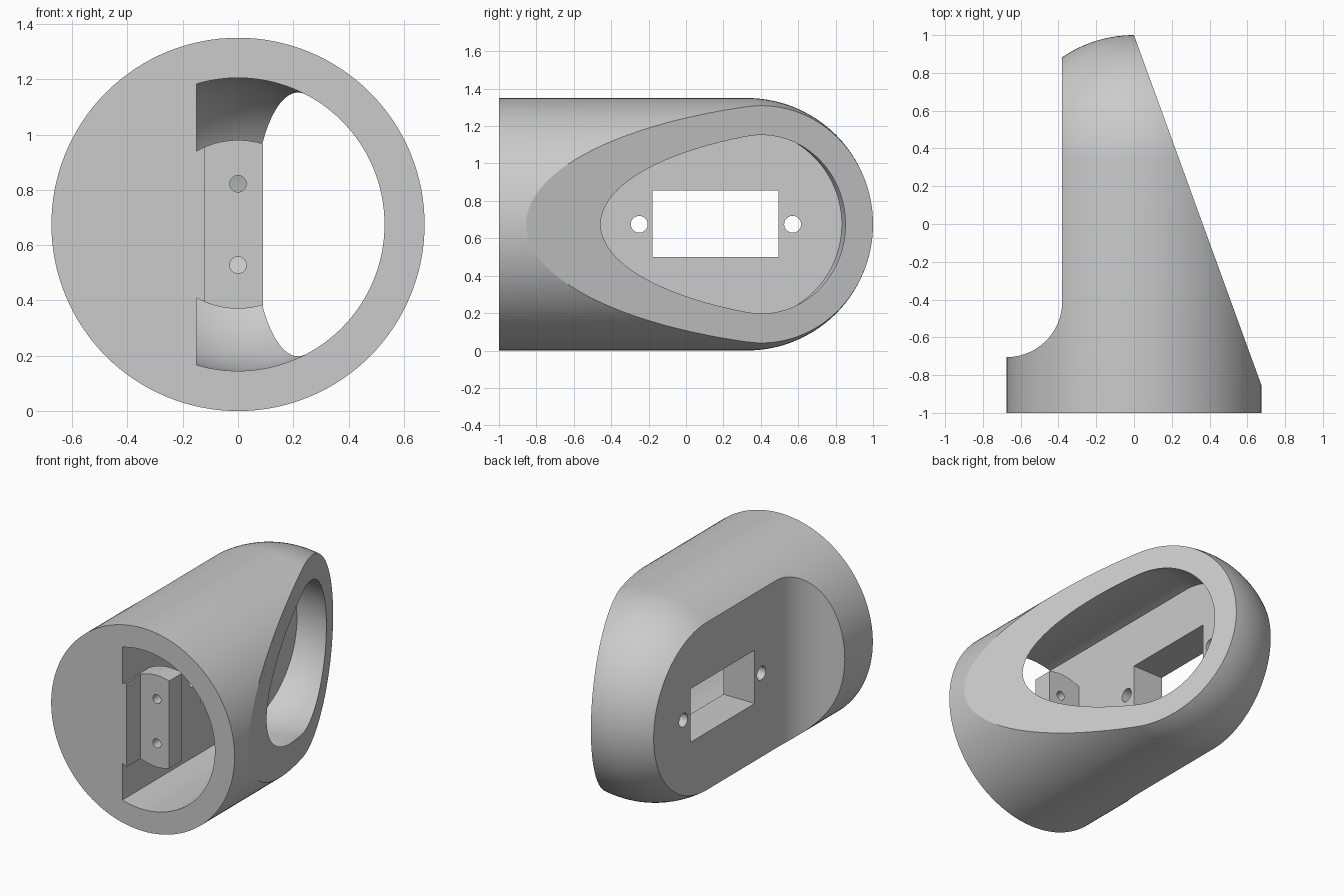
import bpy
import bmesh
from math import sin, cos, tan, pi, radians
from mathutils import Vector, Matrix

if "Cube" in bpy.data.objects:
    bpy.data.objects.remove(bpy.data.objects["Cube"], do_unlink=True)

R = 0.675          # outer radius, also the height of the axis
DOME_Y = 1 - R     # where the barrel turns into the dome
BORE = 0.53        # inner radius
FLOOR_X = -0.15    # flat inner wall

plastic = bpy.data.materials.new("light grey plastic")
plastic.use_nodes = True
grey = (0.6, 0.6, 0.6, 1)
plastic.diffuse_color = grey
plastic.node_tree.nodes["Principled BSDF"].inputs["Base Color"].default_value = grey


def finish(name, bm):
    bmesh.ops.recalc_face_normals(bm, faces=bm.faces)
    mesh = bpy.data.meshes.new(name)
    bm.to_mesh(mesh)
    bm.free()
    mesh.materials.append(plastic)
    obj = bpy.data.objects.new(name, mesh)
    bpy.context.collection.objects.link(obj)
    return obj


def slice_off(bm, point, normal):
    """Remove everything on the normal's side of a plane and cap it."""
    geom = bm.verts[:] + bm.edges[:] + bm.faces[:]
    cut = bmesh.ops.bisect_plane(bm, geom=geom, dist=1e-6, plane_co=point,
                                 plane_no=normal, clear_outer=True)
    edges = [e for e in cut["geom_cut"] if isinstance(e, bmesh.types.BMEdge)]
    bmesh.ops.contextual_create(bm, geom=edges)


def domed_barrel(radius, start_y, steps=128):
    """Barrel along y with a round far end."""
    n = steps // 4
    profile = [(0, start_y), (radius, start_y)]
    profile += [(radius * cos(i * pi / 2 / n), DOME_Y + radius * sin(i * pi / 2 / n))
                for i in range(n + 1)]
    bm = bmesh.new()
    verts = [bm.verts.new((r, y, R)) for r, y in profile]
    edges = [bm.edges.new(pair) for pair in zip(verts, verts[1:])]
    bmesh.ops.spin(bm, geom=verts + edges, cent=(0, 0, R), axis=(0, 1, 0),
                   angle=2 * pi, steps=steps)
    bmesh.ops.remove_doubles(bm, verts=bm.verts, dist=1e-5)
    return bm


def rod(radius, start, end, segments=48):
    """Solid cylinder between two points."""
    a, b = Vector(start), Vector(end)
    turn = (b - a).to_track_quat('Z', 'Y').to_matrix().to_4x4()
    bm = bmesh.new()
    bmesh.ops.create_cone(bm, cap_ends=True, segments=segments, radius1=radius,
                          radius2=radius, depth=(b - a).length,
                          matrix=Matrix.Translation((a + b) / 2) @ turn)
    return bm


def box(name, low, high):
    a, b = Vector(low), Vector(high)
    bm = bmesh.new()
    bmesh.ops.create_cube(bm, size=1, matrix=Matrix.Translation((a + b) / 2)
                          @ Matrix.Diagonal((b - a).to_4d()))
    return finish(name, bm)


def subtract(target, cutter):
    cutter.hide_render = True
    mod = target.modifiers.new("cut", 'BOOLEAN')
    mod.operation = 'DIFFERENCE'
    mod.solver = 'EXACT'
    mod.object = cutter
    bpy.context.view_layer.objects.active = target
    bpy.ops.object.modifier_apply(modifier=mod.name)
    bpy.data.objects.remove(cutter, do_unlink=True)


# Outer shell with the slanted side face
bm = domed_barrel(R, -1)
slope = radians(20)
slice_off(bm, (0, 1, R), (cos(slope), sin(slope), 0))
shell = finish("housing_shell", bm)

# Flat mounting side with a concave fillet towards the collar
fillet, flat_x, fillet_y = 0.295, -0.38, -0.41
outline = [(-1, 1.5), (flat_x, 1.5)]
outline += [(flat_x - fillet + fillet * cos(a), fillet_y - fillet * sin(a))
            for a in (i * pi / 48 for i in range(25))]
outline += [(-1, fillet_y - fillet)]
bm = bmesh.new()
face = bm.faces.new([bm.verts.new((x, y, -1)) for x, y in outline])
new = bmesh.ops.extrude_face_region(bm, geom=[face])["geom"]
bmesh.ops.translate(bm, vec=(0, 0, 4),
                    verts=[v for v in new if isinstance(v, bmesh.types.BMVert)])
subtract(shell, finish("side_cutter", bm))

# Screw tab: left standing when the cavity is hollowed out
bm = rod(0.305, (0, -1.4, R), (0, -0.716, R), 96)
slice_off(bm, (0.09, 0, 0), (1, 0, 0))
slice_off(bm, (-0.2, 0, 0), (-1, 0, 0))
tab = finish("tab", bm)
subtract(tab, box("tab_step_cutter", (-0.12, -2, -1), (1, -0.853, 2)))

# Inner cavity with a flat wall
bm = domed_barrel(BORE, -1.2)
slice_off(bm, (FLOOR_X, 0, 0), (-1, 0, 0))
cavity = finish("cavity_cutter", bm)
subtract(cavity, tab)
subtract(shell, cavity)

# Rectangular window and its screw holes through the mounting side
subtract(shell, box("window_cutter", (-0.6, -0.18, 0.5), (-0.05, 0.495, 0.855)))
for y in (-0.25, 0.57):
    subtract(shell, finish("side_hole_cutter", rod(0.045, (-0.6, y, R), (-0.05, y, R))))

# Screw holes through the tab
for z in (R - 0.147, R + 0.147):
    subtract(shell, finish("tab_hole_cutter", rod(0.03, (0, -0.95, z), (0, -0.6, z))))

# Smooth curved faces, crisp edges
bpy.ops.object.select_all(action='DESELECT')
shell.select_set(True)
bpy.context.view_layer.objects.active = shell
bpy.ops.object.shade_smooth_by_angle(angle=radians(18))
